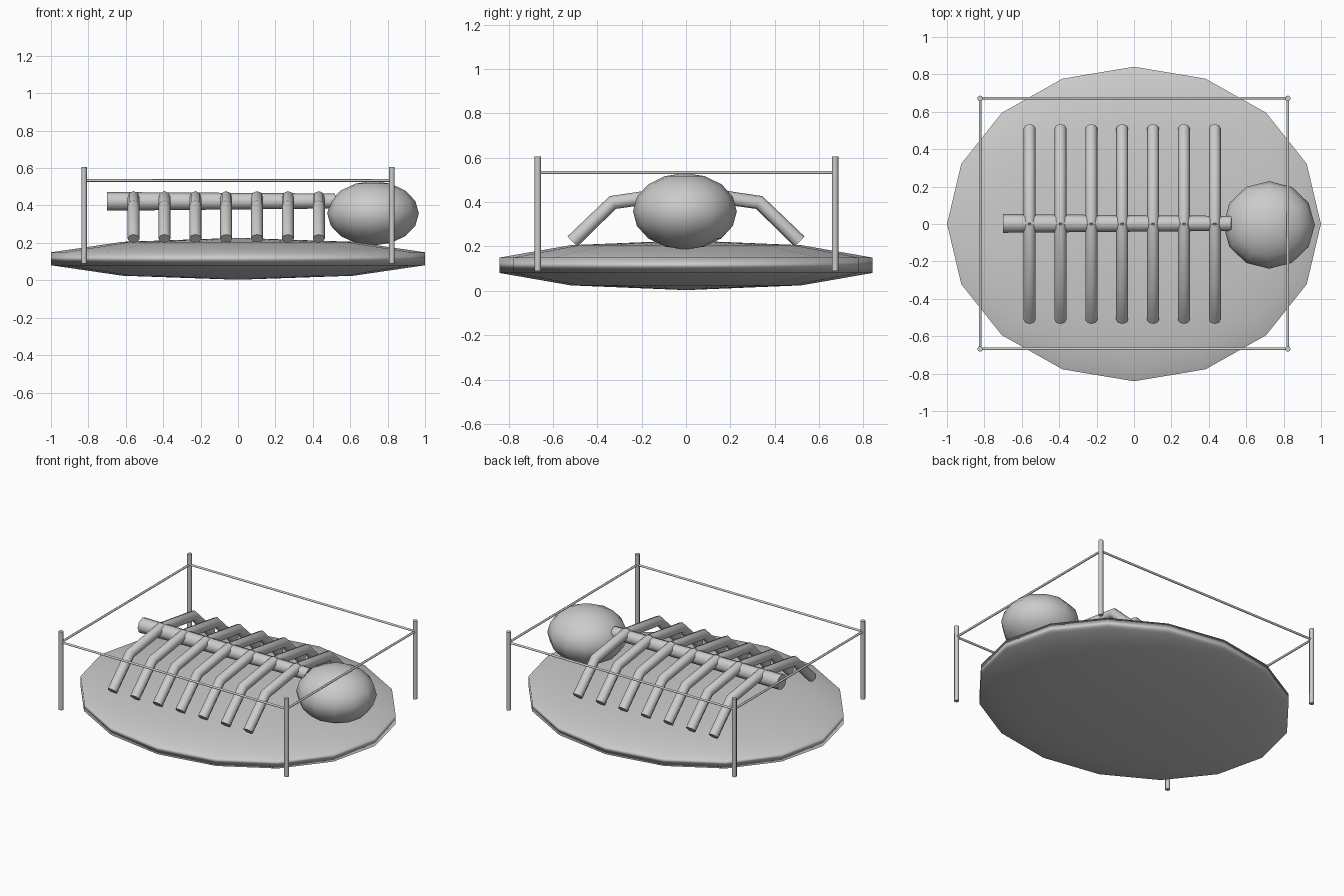
import bpy
import math
from mathutils import Vector

if "Cube" in bpy.data.objects:
    bpy.data.objects.remove(bpy.data.objects["Cube"])

grey = bpy.data.materials.new("plain grey")
grey.diffuse_color = (0.6, 0.6, 0.6, 1)
grey.use_nodes = True
grey.node_tree.nodes["Principled BSDF"].inputs["Base Color"].default_value = grey.diffuse_color


def finish(obj, name, angle=40):
    obj.name = name
    obj.data.materials.clear()
    obj.data.materials.append(grey)
    bpy.ops.object.shade_smooth_by_angle(angle=math.radians(angle))
    return obj


def ellipsoid(name, center, radii, segments, rings, rotation=(0, 0, 0), angle=60):
    bpy.ops.mesh.primitive_uv_sphere_add(segments=segments, ring_count=rings, radius=1,
                                         location=center, rotation=rotation)
    obj = bpy.context.object
    obj.scale = radii
    return finish(obj, name, angle)


def rod(name, a, b, r1, r2=None, sides=8):
    a, b = Vector(a), Vector(b)
    d = b - a
    bpy.ops.mesh.primitive_cone_add(vertices=sides, radius1=r1, radius2=r2 or r1,
                                    depth=d.length, location=(a + b) / 2,
                                    rotation=d.to_track_quat('Z', 'Y').to_euler())
    return finish(bpy.context.object, name, 65)


def bent_tube(name, points, radius):
    curve = bpy.data.curves.new(name, 'CURVE')
    curve.dimensions = '3D'
    curve.bevel_depth = radius
    curve.bevel_resolution = 2
    curve.use_fill_caps = True
    spline = curve.splines.new('POLY')
    spline.points.add(len(points) - 1)
    for p, co in zip(spline.points, points):
        p.co = (*co, 1)
    obj = bpy.data.objects.new(name, curve)
    bpy.context.collection.objects.link(obj)
    bpy.ops.object.select_all(action='DESELECT')
    obj.select_set(True)
    bpy.context.view_layer.objects.active = obj
    bpy.ops.object.convert(target='MESH')
    return finish(bpy.context.object, name, 50)


# Low mound of earth, a flattened faceted ellipsoid
ellipsoid("ground_mound", (0, 0, 0.115), (1.051, 0.884, 0.112), 16, 5)

# Skull and tapered backbone
ellipsoid("skull", (0.722, -0.005, 0.358), (0.245, 0.234, 0.172), 12, 8)
rod("spine", (-0.70, 0.003, 0.422), (0.52, 0.003, 0.424), 0.05, 0.04)

# Seven pairs of bent ribs
for i in range(7):
    x = -0.558 + i * 0.165
    for side, label in ((-1, "front"), (1, "back")):
        bent_tube(f"rib_{label}_{i + 1}",
                  [(x, 0, 0.445), (x, side * 0.33, 0.398), (x, side * 0.512, 0.222)], 0.032)

# Corner posts of the enclosure
corners = [(-0.823, -0.668), (0.823, -0.668), (0.823, 0.672), (-0.823, 0.672)]
for i, (x, y) in enumerate(corners):
    rod(f"corner_post_{i + 1}", (x, y, 0.09), (x, y, 0.605), 0.015)

# Ropes strung between neighbouring posts
for i in range(4):
    a, b = corners[i], corners[(i + 1) % 4]
    rod(f"rope_{i + 1}", (*a, 0.533), (*b, 0.533), 0.0075, sides=6)
